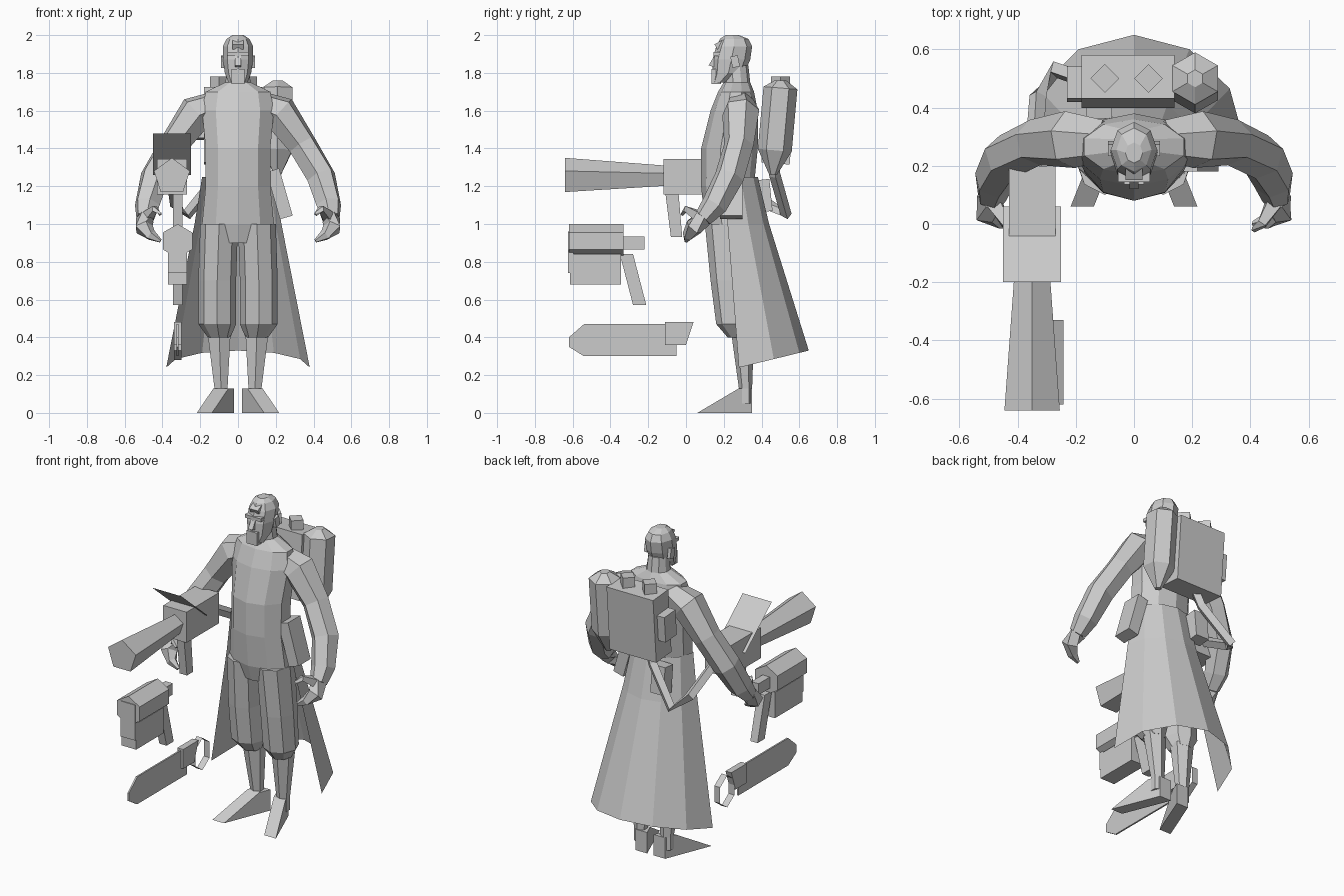
import bpy, bmesh
from math import sin, cos, pi
from mathutils import Vector, Euler

cube = bpy.data.objects.get("Cube")
if cube:
    bpy.data.objects.remove(cube, do_unlink=True)

shade = (.6, .6, .6, 1)
grey = bpy.data.materials.new("plain grey")
grey.use_nodes = True
grey.diffuse_color = shade
grey.node_tree.nodes["Principled BSDF"].inputs["Base Color"].default_value = shade


def finish(name, bm, solid=True):
    if solid:
        bmesh.ops.recalc_face_normals(bm, faces=bm.faces[:])
    mesh = bpy.data.meshes.new(name)
    bm.to_mesh(mesh)
    bm.free()
    mesh.materials.append(grey)
    obj = bpy.data.objects.new(name, mesh)
    bpy.context.collection.objects.link(obj)
    return obj


def loft(name, rings, closed=True, caps=True):
    """Bridge a list of point rings that all have the same length."""
    bm = bmesh.new()
    loops = [[bm.verts.new(point) for point in ring] for ring in rings]
    count = len(loops[0])
    for low, high in zip(loops, loops[1:]):
        for i in range(count if closed else count - 1):
            j = (i + 1) % count
            bm.faces.new((low[i], low[j], high[j], high[i]))
    if caps:
        bm.faces.new(loops[0])
        bm.faces.new(loops[-1])
    return finish(name, bm, solid=caps)


def circle(sides):
    """Cosine and sine of each corner of a regular polygon, starting at the top."""
    angles = [2 * pi * i / sides + pi / 2 for i in range(sides)]
    return [(cos(angle), sin(angle)) for angle in angles]


def level(z, half, front, back, x=0, sides=8):
    """Flat elliptical cross-section of an upright form."""
    middle, depth = (front + back) / 2, (back - front) / 2
    return [(x + half * c, middle + depth * s, z) for c, s in circle(sides)]


def tube(name, path, radii, sides=6, sign=1):
    """Limb along a path, mitred at every bend; one radius per point."""
    points = [Vector((sign * x, y, z)) for x, y, z in path]
    rings = []
    for k, (point, radius) in enumerate(zip(points, radii)):
        before, after = points[max(k - 1, 0)], points[min(k + 1, len(points) - 1)]
        along = (after - before).normalized()
        across = along.cross(Vector((0, 1, .3))).normalized()
        upward = across.cross(along)
        rings.append([point + radius * (across * c + upward * s) for c, s in circle(sides)])
    return loft(name, rings)


def box(name, centre, size, tilt=(0, 0, 0)):
    bm = bmesh.new()
    bmesh.ops.create_cube(bm, size=1)
    rotation = Euler(tilt).to_matrix()
    for vert in bm.verts:
        vert.co = rotation @ (vert.co * Vector(size)) + Vector(centre)
    return finish(name, bm)


def side_prism(name, profile, x, width, splay=0, caps=True):
    """Extrude a y-z profile across x; splay pushes the front outwards."""
    rings = [[(edge + splay * (.28 - y), y, z) for y, z in profile]
             for edge in (x - width / 2, x + width / 2)]
    return loft(name, rings, caps=caps)


# Torso running up into the neck
loft("torso", [
    level(z=.9, half=.17, front=.13, back=.35, sides=10),
    level(z=1, half=.2, front=.1, back=.36, sides=10),
    level(z=1.2, half=.18, front=.08, back=.36, sides=10),
    level(z=1.4, half=.18, front=.08, back=.38, sides=10),
    level(z=1.6, half=.2, front=.13, back=.38, sides=10),
    level(z=1.7, half=.18, front=.17, back=.36, sides=10),
    level(z=1.75, half=.07, front=.2, back=.34, sides=10),
    level(z=1.84, half=.06, front=.2, back=.33, sides=10)])

# Head with brow, nose, beard and ears
loft("head", [
    level(z=1.75, half=.05, front=.14, back=.22),
    level(z=1.8, half=.07, front=.14, back=.31),
    level(z=1.87, half=.08, front=.14, back=.34),
    level(z=1.94, half=.08, front=.16, back=.35),
    level(z=1.98, half=.06, front=.18, back=.33),
    level(z=2, half=.03, front=.21, back=.28)])
box("brow", centre=(0, .17, 1.9), size=(.11, .05, .02))
box("hair_tuft", centre=(0, .18, 1.95), size=(.06, .05, .03), tilt=(.5, 0, 0))
side_prism("nose", [(.15, 1.89), (.12, 1.84), (.15, 1.83)], x=0, width=.03)
box("beard", centre=(0, .16, 1.78), size=(.07, .05, .08))

# Paired parts, built once per side
for sign, label in ((1, "left_"), (-1, "right_")):
    wrist = (.49, .09, 1.03)
    box(label + "ear", centre=(sign * .08, .26, 1.86), size=(.02, .04, .06), tilt=(.2, 0, 0))
    tube(label + "arm", [(.1, .29, 1.64), (.22, .29, 1.59), (.34, .28, 1.42),
                         (.44, .23, 1.25), (.48, .15, 1.1), wrist],
         radii=(.07, .1, .08, .08, .07, .05), sign=sign)
    tube(label + "hand", [wrist, (.5, .04, .98), (.46, .01, .94), (.41, 0, .91)],
         radii=(.05, .05, .03, .01), sides=5, sign=sign)
    tube(label + "thumb", [wrist, (.44, 0, 1.08), (.41, -.02, 1.05)],
         radii=(.04, .02, .01), sides=4, sign=sign)
    hip = sign * .1
    loft(label + "trouser", [
        level(x=hip, z=.4, half=.06, front=.22, back=.36),
        level(x=hip * 1.1, z=.47, half=.1, front=.16, back=.37),
        level(x=hip * 1.1, z=.7, half=.1, front=.13, back=.36),
        level(x=hip, z=1, half=.1, front=.1, back=.35)])
    ankle = sign * .09
    loft(label + "shin", [
        level(x=ankle, z=.05, half=.04, front=.28, back=.35, sides=6),
        level(x=ankle, z=.13, half=.04, front=.28, back=.35, sides=6),
        level(x=hip, z=.42, half=.07, front=.24, back=.36, sides=6)])
    side_prism(label + "foot", [(.06, 0), (.35, 0), (.35, .13), (.28, .13)],
               x=ankle, width=.08, splay=sign * .4)


def coat_row(front_z, back_z, half, middle, depth, steps=6):
    """Half ellipse around the back, from one front edge to the other."""
    angles = [pi * i / steps for i in range(steps + 1)]
    return [(half * cos(angle), middle + depth * sin(angle),
             front_z + (back_z - front_z) * sin(angle)) for angle in angles]


# Long coat skirt, open at the front
loft("coat_skirt", [
    coat_row(front_z=1.25, back_z=1.25, half=.19, middle=.2, depth=.18),
    coat_row(front_z=1, back_z=1, half=.23, middle=.22, depth=.22),
    coat_row(front_z=.24, back_z=.33, half=.38, middle=.28, depth=.37)],
    closed=False, caps=False)

# Backpack with knobs, side pocket and tank, all leaning back
lean = (-.08, 0, 0)
box("backpack", centre=(-.02, .49, 1.52), size=(.32, .15, .4), tilt=lean)
for x in (-.1, .05):
    box("backpack_knob", centre=(x, .5, 1.74), size=(.07, .07, .08), tilt=(0, 0, pi / 4))
box("side_pocket", centre=(-.2, .48, 1.53), size=(.06, .11, .16), tilt=lean)
tube("tank", [(.21, .46, 1.26), (.21, .47, 1.39), (.21, .5, 1.72), (.21, .5, 1.76)],
     radii=(.02, .09, .09, .03))

# Belt gear and hose to the gun
box("hip_holster", centre=(.22, .24, 1.16), size=(.07, .12, .26), tilt=(0, -.28, 0))
box("back_pouch", centre=(-.12, .41, 1.15), size=(.09, .08, .17), tilt=(.1, 0, 0))
tube("hose", [(-.07, .46, 1.34), (-.1, .47, 1.26), (-.27, .53, 1.05), (-.33, .44, 1.1),
              (-.35, .18, 1.25)], radii=[.03] * 5, sides=4)

# Main gun: body, flared barrel, grip and sight plate
gun = -.35
box("gun_body", centre=(gun, .04, 1.25), size=(.16, .32, .19))
tube("gun_barrel", [(gun, -.64, 1.25), (gun, -.12, 1.25)], radii=(.1, .06), sides=5)
side_prism("gun_grip", [(-.11, 1.17), (-.04, 1.17), (-.02, .93), (-.08, .93)], x=-.32, width=.05)
loft("sight_plate", [[(gun + offset, y, z) for offset in (-.1, .1)]
                     for y, z in ((.06, 1.26), (-.2, 1.48))], closed=False, caps=False)

# Sidearm floating below the gun
arm = -.32
tube("sidearm_shell", [(arm, -.62, .91), (arm, -.33, .91)], radii=(.09, .09))
box("sidearm_magazine", centre=(arm, -.48, .76), size=(.1, .27, .16))
box("sidearm_muzzle", centre=(arm, -.61, .85), size=(.1, .03, .22))
box("sidearm_stub", centre=(arm, -.28, .9), size=(.05, .12, .07))
side_prism("sidearm_grip", [(-.35, .84), (-.28, .84), (-.21, .57), (-.28, .57)], x=arm, width=.05)

# Blade with block and thin knuckle loop
side_prism("blade", [(-.62, .4), (-.54, .47), (-.05, .47), (-.05, .3), (-.54, .3), (-.62, .35)],
           x=arm, width=.01)
side_prism("blade_block", [(-.11, .48), (.04, .48), (0, .36), (-.11, .36)], x=arm, width=.04)
side_prism("knuckle_loop", [(.08 + .08 * c, .38 + .1 * s) for c, s in circle(sides=6)],
           x=arm, width=.04, caps=False)
